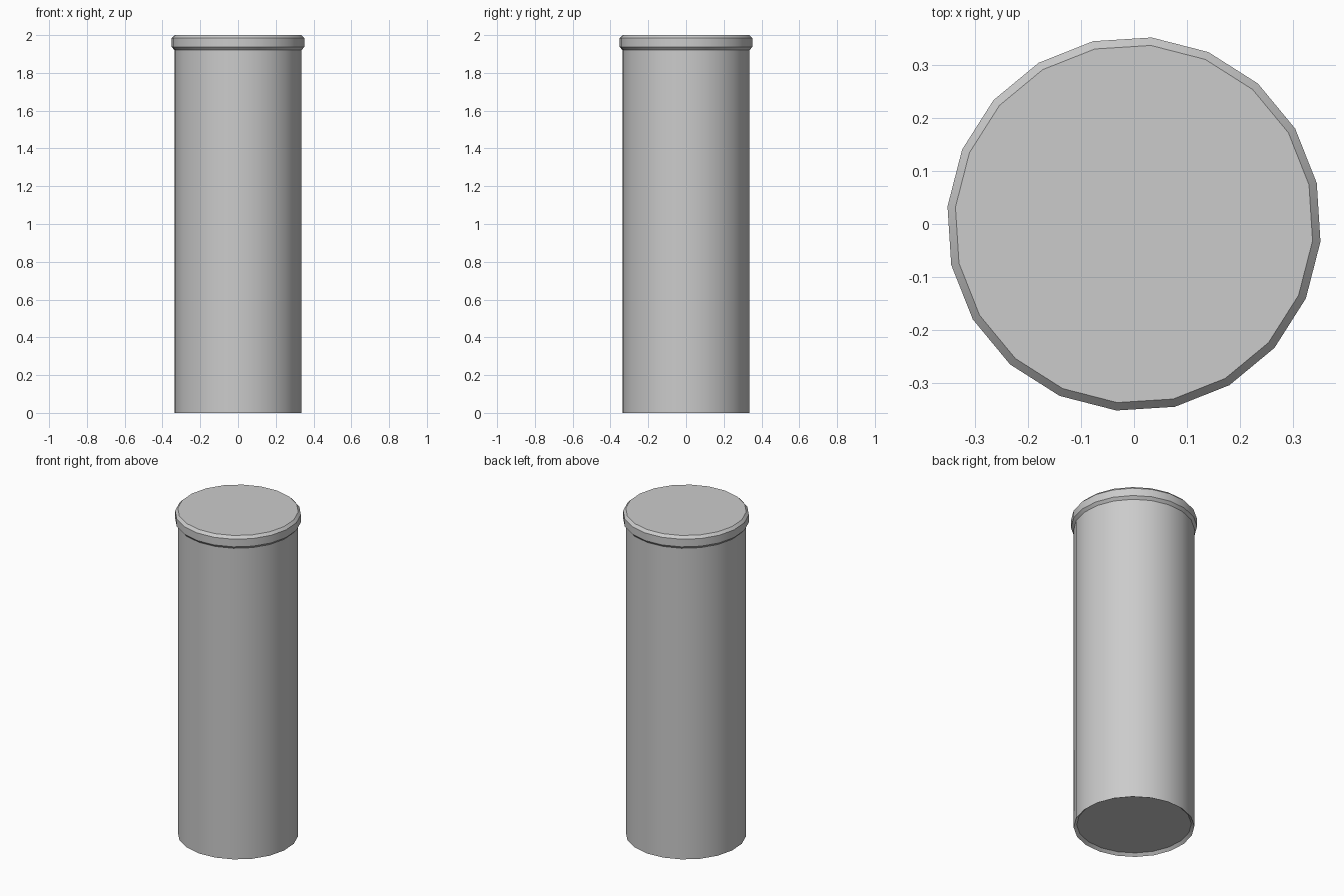
import bpy, bmesh
from math import cos, sin, radians

if "Cube" in bpy.data.objects:
    bpy.data.objects.remove(bpy.data.objects["Cube"])

SIDES = 20
TURN = radians(-5.4)


def lathe(name, profile):
    """Spin (radius, z) points around z and cap both ends."""
    bm = bmesh.new()
    rings = []
    for r, z in profile:
        rings.append([bm.verts.new((r * cos(TURN + radians(360 * i / SIDES)),
                                    r * sin(TURN + radians(360 * i / SIDES)), z))
                      for i in range(SIDES)])
    for a, b in zip(rings, rings[1:]):
        for i in range(SIDES):
            j = (i + 1) % SIDES
            bm.faces.new((a[i], a[j], b[j], b[i]))
    bm.faces.new(rings[0][::-1])
    bm.faces.new(rings[-1])
    bmesh.ops.recalc_face_normals(bm, faces=bm.faces)
    mesh = bpy.data.meshes.new(name)
    bm.to_mesh(mesh)
    bm.free()
    obj = bpy.data.objects.new(name, mesh)
    bpy.context.collection.objects.link(obj)
    bpy.ops.object.select_all(action='DESELECT')
    obj.select_set(True)
    bpy.context.view_layer.objects.active = obj
    bpy.ops.object.shade_smooth_by_angle(angle=radians(30))
    return obj


# Tall body with bevelled rim, and a shallow recess under the base
lathe("canister", [(0.321, 0.016), (0.338, 0.0), (0.338, 1.921), (0.353, 1.937),
                   (0.353, 1.984), (0.338, 2.0)])
